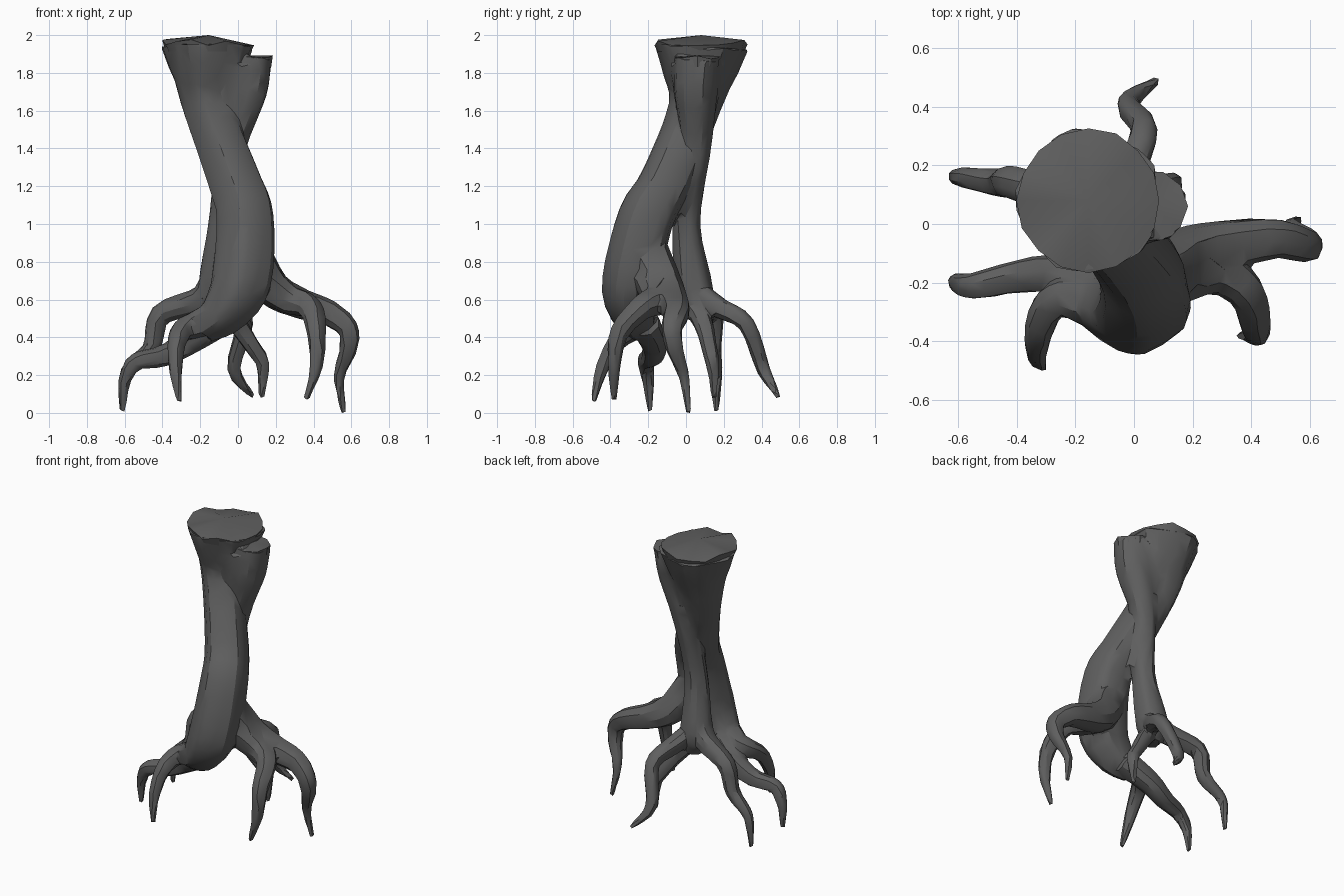
import bpy, bmesh, math, random
from mathutils import Vector

random.seed(4)
cube = bpy.data.objects.get("Cube")
if cube:
    bpy.data.objects.remove(cube)

bark = bpy.data.materials.new("dark grey bark")
bark.use_nodes = True
GREY = (0.115, 0.115, 0.115, 1)
bark.diffuse_color = GREY
bark.node_tree.nodes["Principled BSDF"].inputs["Base Color"].default_value = GREY


def smooth_path(points, steps=4):
    """Catmull-Rom curve through (x, y, z, radius) points."""
    p = [Vector(q) for q in points]
    p = [p[0] * 2 - p[1]] + p + [p[-1] * 2 - p[-2]]
    out = []
    for a, b, c, d in zip(p, p[1:], p[2:], p[3:]):
        for i in range(steps):
            t = i / steps
            out.append((b * 2 + (c - a) * t + (a * 2 - b * 5 + c * 4 - d) * t * t
                        + (b * 3 - a - c * 3 + d) * t ** 3) / 2)
    return out + [p[-2]]


def add_tube(bm, *points, ridge=0.04, lobes=5, sides=14):
    """Closed tube of varying radius with slight bark ridges."""
    path = smooth_path(points)
    centres = [q.to_3d() for q in path]
    last = len(path) - 1
    side = (centres[1] - centres[0]).orthogonal()
    rings = []
    for i, q in enumerate(path):
        tangent = (centres[min(i + 1, last)] - centres[max(i - 1, 0)]).normalized()
        side = (side - tangent * side.dot(tangent)).normalized()
        other = tangent.cross(side)
        ring = []
        for k in range(sides):
            a = math.tau * k / sides
            r = q[3] * (1 + ridge * math.cos(lobes * a + i * 0.1))
            ring.append(bm.verts.new(centres[i] + r * (side * math.cos(a) + other * math.sin(a))))
        rings.append(ring)
    for lower, upper in zip(rings, rings[1:]):
        for k in range(sides):
            n = (k + 1) % sides
            bm.faces.new((lower[k], lower[n], upper[n], upper[k]))
    bm.faces.new(rings[0][::-1])
    bm.faces.new(rings[-1])


def add_root(bm, base_radius, *points, slim=0.035):
    """Root that thins quickly from its base and ends in a blunt tip."""
    tapered = []
    for i, point in enumerate(points):
        rest = 1 - i / (len(points) - 1)
        radius = slim + (base_radius - slim) * rest ** 1.5
        tapered.append((*point, radius * min(1, 0.42 + 2.2 * rest)))
    add_tube(bm, *tapered, ridge=0.05, lobes=4, sides=10)


def make_object(name, bm):
    bmesh.ops.recalc_face_normals(bm, faces=bm.faces)
    mesh = bpy.data.meshes.new(name)
    bm.to_mesh(mesh)
    bm.free()
    mesh.materials.append(bark)
    obj = bpy.data.objects.new(name, mesh)
    bpy.context.collection.objects.link(obj)
    return obj


def finish(obj, angle):
    """Apply the modifiers and smooth all but the sharp edges."""
    bpy.ops.object.select_all(action='DESELECT')
    obj.select_set(True)
    bpy.context.view_layer.objects.active = obj
    if obj.modifiers:
        bpy.ops.object.convert(target='MESH')
    bpy.ops.object.shade_smooth_by_angle(angle=math.radians(angle))


stump = bmesh.new()

# Main trunk, leaning forward and flowing into the front roots
add_tube(stump, (-.18, -.24, .45, .08), (-.07, -.28, .54, .125), (.02, -.285, .7, .155),
         (.04, -.21, 1.03, .148), (-.015, -.105, 1.22, .138), (-.15, .04, 1.6, .132),
         (-.155, .07, 1.8, .195), (-.155, .08, 1.94, .245), ridge=.05, sides=20)

# Slimmer rear trunk
add_tube(stump, (-.09, .05, .5, .06), (-.11, .045, .64, .1), (-.08, .0, 1, .075),
         (-.035, .052, 1.4, .08), (.04, .05, 1.7, .115), (.06, .06, 1.88, .122))

# Web of bark joining the two trunks
add_tube(stump, (-.03, -.06, 1.06, .06), (-.045, .005, 1.25, .085), (-.05, .045, 1.5, .09),
         (-.02, .06, 1.84, .15))

# Rear root
add_root(stump, .07, (-.1, .05, .64), (-.02, .17, .56), (.035, .32, .47),
         (-.02, .41, .23), (.08, .49, .085))
# Inner rear root
add_root(stump, .06, (-.08, .05, .56), (.01, .1, .45), (.07, .12, .36),
         (.13, .14, .26), (.125, .15, .08))
# Rear side root
add_root(stump, .085, (-.11, .03, .72), (-.2, .07, .6), (-.41, .14, .52),
         (-.46, .14, .34), (-.59, .16, .22), (-.615, .16, .01))
# Front side root
add_root(stump, .085, (-.1, -.22, .48), (-.27, -.17, .37), (-.4, -.18, .3),
         (-.54, -.21, .27), (-.6, -.2, .17), (-.61, -.19, .01))
# Front root
add_root(stump, .09, (-.1, -.29, .52), (-.22, -.25, .47), (-.29, -.28, .44),
         (-.325, -.37, .37), (-.33, -.45, .22), (-.31, -.49, .06))
# Outer front root
add_root(stump, .1, (.13, -.18, .7), (.27, -.16, .6), (.38, -.23, .56),
         (.415, -.35, .43), (.415, -.38, .25), (.36, -.38, .07))
# Outer root
add_root(stump, .12, (.06, -.2, .84), (.18, -.11, .66), (.33, -.07, .58), (.48, -.05, .53),
         (.58, -.075, .45), (.585, -.06, .34), (.535, -.01, .19), (.56, .015, 0))

body = make_object("trunk_and_roots", stump)
fuse = body.modifiers.new("fuse", 'REMESH')
fuse.mode = 'VOXEL'
fuse.voxel_size = 0.01
soften = body.modifiers.new("soften", 'SMOOTH')
soften.factor = 0.5
soften.iterations = 3
facet = body.modifiers.new("facet", 'DECIMATE')
facet.ratio = 0.022
finish(body, 30)


def add_cap(name, centre, radius, peak, jag, sides):
    """Broken-off top: a jagged rim, a low peak and a short skirt."""
    bm = bmesh.new()
    centre = Vector(centre)
    top = bm.verts.new(centre + Vector((0, 0, peak)))
    rim, skirt = [], []
    for k in range(sides):
        a = math.tau * k / sides
        out = Vector((math.cos(a), math.sin(a), 0)) * radius * random.uniform(0.98, 1.02)
        rim.append(bm.verts.new(centre + out + Vector((0, 0, random.uniform(-jag, jag)))))
        skirt.append(bm.verts.new(centre + out * 0.93 - Vector((0, 0, 0.05))))
    for k in range(sides):
        n = (k + 1) % sides
        bm.faces.new((top, rim[k], rim[n]))
        bm.faces.new((rim[k], skirt[k], skirt[n], rim[n]))
    finish(make_object(name, bm), 30)


add_cap("main_broken_top", (-.155, .08, 1.962), .243, .038, .02, 16)
add_cap("rear_broken_top", (.06, .06, 1.88), .122, .012, .015, 10)
